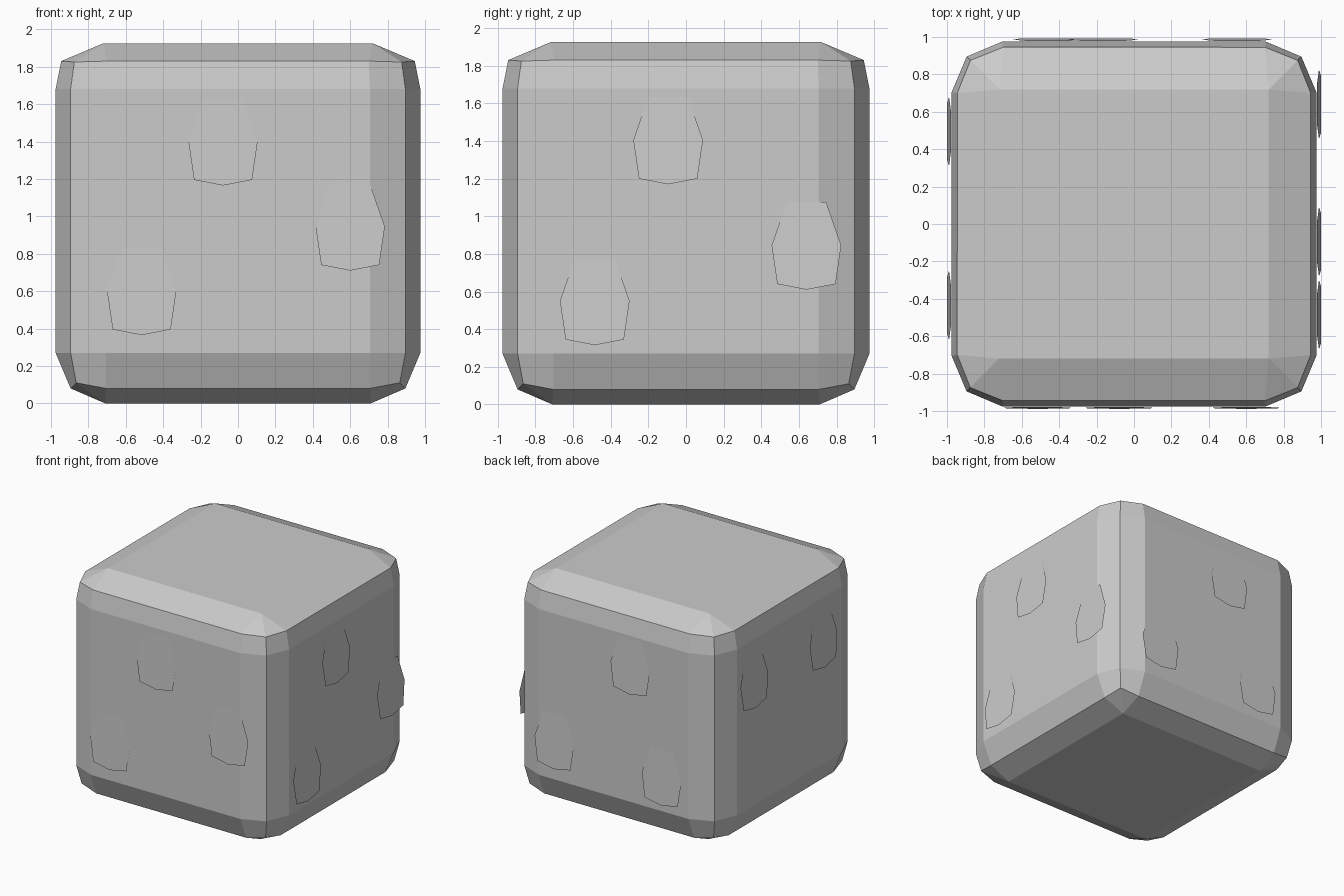
import bpy, bmesh
from mathutils import Matrix, Vector
from math import radians

if "Cube" in bpy.data.objects:
    bpy.data.objects.remove(bpy.data.objects["Cube"])


def make_object(name, bm):
    mesh = bpy.data.meshes.new(name)
    bm.to_mesh(mesh)
    bm.free()
    obj = bpy.data.objects.new(name, mesh)
    bpy.context.collection.objects.link(obj)
    return obj


# Rounded block: rings of 12 points (edge extent, corner, inner, z edge, z corner)
rings = [
    (0.71, 0.71, 0.71, 0.0, 0.0),
    (0.895, 0.865, 0.705, 0.08, 0.11),
    (0.975, 0.895, 0.705, 0.27, 0.27),
    (0.975, 0.895, 0.705, 1.68, 1.68),
    (0.945, 0.875, 0.70, 1.83, 1.825),
    (0.72, 0.72, 0.72, 1.925, 1.925),
]
bm = bmesh.new()
loops = []
for edge, corner, inner, ze, zc in rings:
    loop = []
    for k in range(4):
        rot = Matrix.Rotation(radians(90 * k), 3, 'Z')
        for p in ((edge, inner, ze), (corner, corner, zc), (inner, edge, ze)):
            loop.append(bm.verts.new(rot @ Vector(p)))
    loops.append(loop)
for a, b in zip(loops, loops[1:]):
    for i in range(12):
        j = (i + 1) % 12
        bm.faces.new((a[i], a[j], b[j], b[i]))
bm.faces.new(loops[0][::-1])
bm.faces.new(loops[-1])
bmesh.ops.remove_doubles(bm, verts=bm.verts[:], dist=0.001)
bmesh.ops.recalc_face_normals(bm, faces=bm.faces[:])
make_object("rounded_block", bm)

# Seven-sided spots, tilted so the lower edge stands off the wall
half = [(0.155, 0.03), (0.185, 0.235), (0.105, 0.465)]
outline = [(0, 0)] + half + [(-u, v) for u, v in reversed(half)]


def spot(name, turn, u0, z0, out):
    """u0 runs to the right as seen facing the wall, z0 is the lowest point."""
    bm = bmesh.new()
    rot = Matrix.Rotation(radians(turn), 3, 'Z')
    verts = []
    for u, v in outline:
        depth = out + (0.978 - out) * v / 0.465
        verts.append(bm.verts.new(rot @ Vector((u0 + u, -depth, z0 + v))))
    bm.faces.new(verts)
    make_object(name, bm)


walls = {
    "front": (0, 0.988, [(-0.08, 1.165), (0.60, 0.71), (-0.515, 0.365)]),
    "right": (90, 1.0, [(-0.095, 1.17), (0.64, 0.61), (-0.485, 0.315)]),
    "back": (180, 0.992, [(0.165, 1.19), (-0.55, 0.365), (0.46, 0.325)]),
    "left": (270, 1.0, [(-0.495, 1.11), (0.435, 1.10)]),
}
for wall, (turn, out, places) in walls.items():
    for n, (u0, z0) in enumerate(places, 1):
        spot(f"{wall}_spot_{n}", turn, u0, z0, out)
